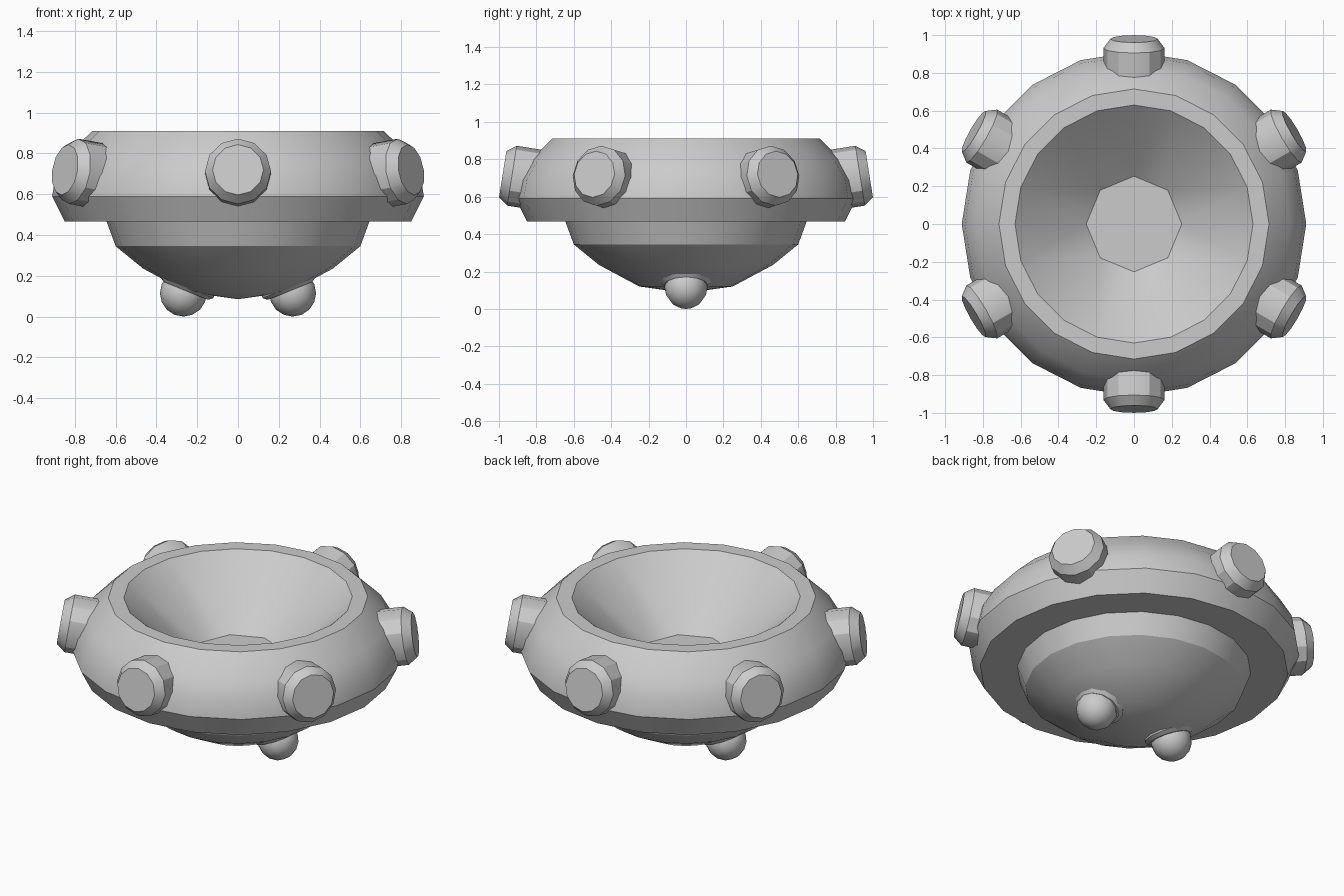
import bpy
import bmesh
from math import pi, sin, cos, radians
from mathutils import Matrix, Vector

cube = bpy.data.objects.get("Cube")
if cube:
    bpy.data.objects.remove(cube, do_unlink=True)

grey = bpy.data.materials.new("plain grey")
grey.use_nodes = True
grey.diffuse_color = (0.6, 0.6, 0.6, 1)
grey.node_tree.nodes["Principled BSDF"].inputs["Base Color"].default_value = (0.6, 0.6, 0.6, 1)


def ring(bm, radius, z, count):
    """One circle of vertices, or a single pole when the radius is zero."""
    if radius == 0:
        return [bm.verts.new((0, 0, z))]
    return [bm.verts.new((radius * cos(2 * pi * i / count),
                          radius * sin(2 * pi * i / count), z)) for i in range(count)]


def lathe(bm, profile, count):
    """Revolve (radius, z) points about z and return the rings."""
    rings = [ring(bm, r, z, count) for r, z in profile]
    for a, b in zip(rings, rings[1:]):
        for i in range(count):
            j = (i + 1) % count
            quad = [a[i % len(a)], a[j % len(a)], b[j % len(b)], b[i % len(b)]]
            bm.faces.new(list(dict.fromkeys(quad)))
    return rings


def finish(bm, name, matrix=Matrix()):
    bmesh.ops.recalc_face_normals(bm, faces=bm.faces)
    mesh = bpy.data.meshes.new(name)
    bm.to_mesh(mesh)
    bm.free()
    mesh.materials.append(grey)
    obj = bpy.data.objects.new(name, mesh)
    obj.matrix_world = matrix
    bpy.context.collection.objects.link(obj)
    bpy.ops.object.select_all(action='DESELECT')
    obj.select_set(True)
    bpy.context.view_layer.objects.active = obj
    bpy.ops.object.shade_smooth_by_angle(angle=radians(30))
    return obj


def aimed(location, direction):
    """Place a part with its z axis along a direction."""
    turn = Vector(direction).to_track_quat('Z', 'Y').to_matrix().to_4x4()
    return Matrix.Translation(location) @ turn


# Hull: rounded belly, overhanging ring and rim
bm = bmesh.new()
rings = lathe(bm, [(0, 0.085), (0.25, 0.12), (0.465, 0.235), (0.6, 0.345),
                   (0.645, 0.467), (0.85, 0.467), (0.912, 0.59), (0.895, 0.69),
                   (0.83, 0.8), (0.715, 0.91), (0.63, 0.91)], 20)

# Hollow interior sloping to an eight-sided floor
floor = ring(bm, 0.253, 0.565, 8)
floor_face = bm.faces.new(floor)
rim = [e for e in bm.edges if e.is_boundary and all(v in rings[-1] for v in e.verts)]
bmesh.ops.bridge_loops(bm, edges=rim + list(floor_face.edges))
finish(bm, "hull")

# Six capped studs around the ring, tipped slightly upward
tilt = radians(9)
for k in range(6):
    a = radians(30 + 60 * k)
    bm = bmesh.new()
    rings = lathe(bm, [(0, -0.27), (0.162, -0.25), (0.162, -0.05), (0.125, 0)], 12)
    bm.faces.new(rings[-1])
    finish(bm, f"ring_stud_{k + 1}",
           aimed((0.98 * cos(a), 0.98 * sin(a), 0.72),
                 (cos(a) * cos(tilt), sin(a) * cos(tilt), sin(tilt))))

# Two round feet with collars, splayed outward beneath the belly
lean = radians(22)
for side, x in (("left", 1), ("right", -1)):
    down = (x * sin(lean), 0, -cos(lean))

    bm = bmesh.new()
    lathe(bm, [(0, -0.05), (0.135, -0.03), (0.14, 0), (0.118, 0.018), (0, 0.018)], 12)
    finish(bm, f"{side}_foot_collar", aimed((x * 0.25, 0, 0.143), down))

    bm = bmesh.new()
    bmesh.ops.create_uvsphere(bm, u_segments=12, v_segments=8, radius=0.115)
    finish(bm, f"{side}_foot_bulb", aimed((x * 0.268, 0, 0.115), down))
